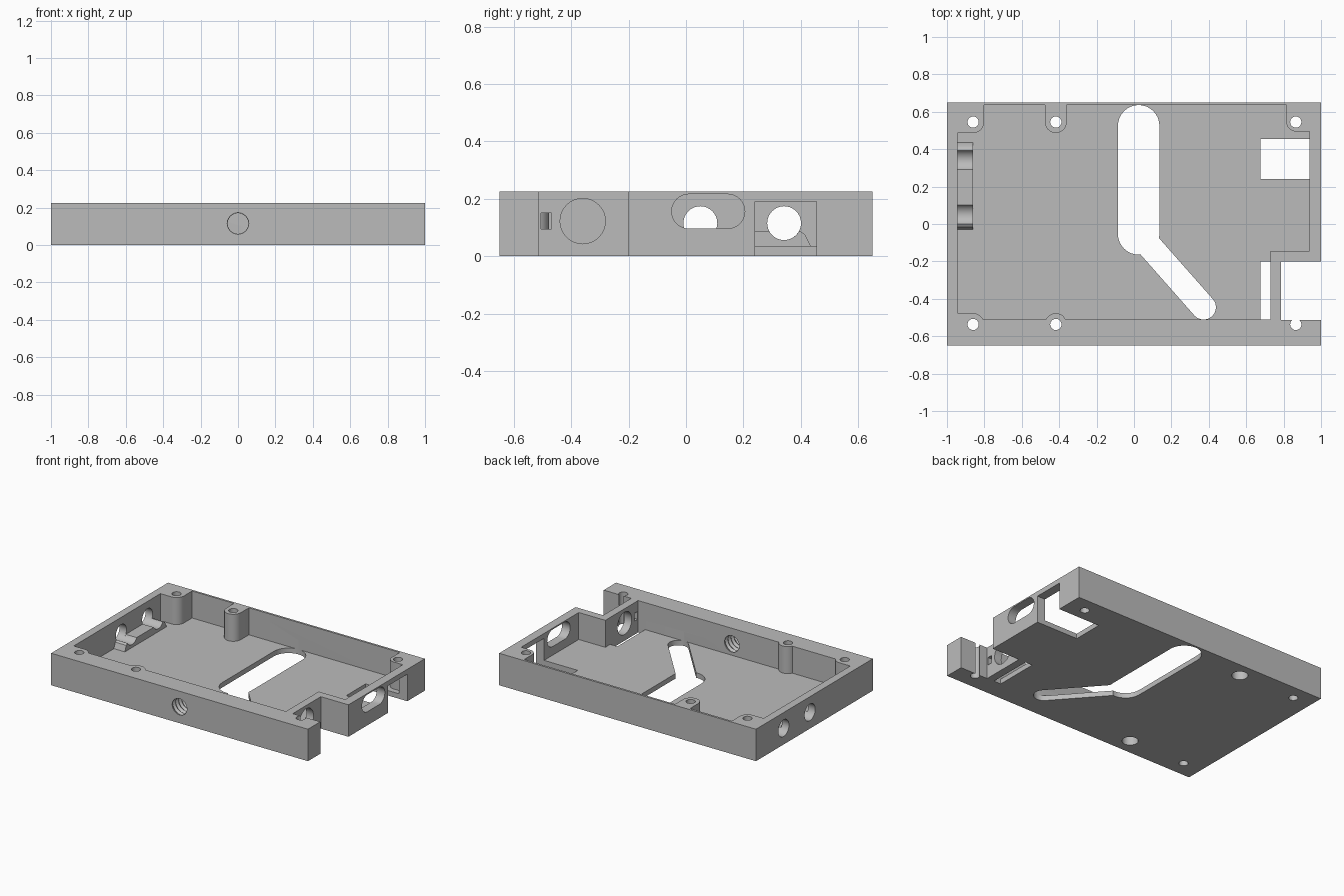
import bpy, bmesh
from math import cos, sin, pi, radians
from mathutils import Matrix, Vector

cube = bpy.data.objects.get("Cube")
if cube:
    bpy.data.objects.remove(cube, do_unlink=True)

HEIGHT, FLOOR = 0.225, 0.035
LOW, HIGH = -0.1, 0.4          # cutter limits beyond the body

grey = bpy.data.materials.new("plain grey")
grey.use_nodes = True
COLOUR = (0.5, 0.5, 0.5, 1)
grey.diffuse_color = COLOUR
grey.node_tree.nodes["Principled BSDF"].inputs["Base Color"].default_value = COLOUR


def arc(cx, cy, r, start, end, steps=16):
    """Points along an arc, angles in degrees."""
    angles = [radians(start + (end - start) * i / steps) for i in range(steps + 1)]
    return [(cx + r * cos(a), cy + r * sin(a)) for a in angles]


def rect(x0, x1, y0, y1):
    return [(x0, y0), (x1, y0), (x1, y1), (x0, y1)]


def stadium(a, b, r):
    """Outline of a round-ended slot between two centres."""
    d = Vector(b) - Vector(a)
    t = d.to_track_quat('X', 'Z') if len(d) == 3 else None
    from_angle = Vector((1, 0)).angle_signed(d) * -180 / pi
    return (arc(*b, r, from_angle - 90, from_angle + 90)
            + arc(*a, r, from_angle + 90, from_angle + 270))


def make_object(name, bm):
    bmesh.ops.recalc_face_normals(bm, faces=bm.faces)
    mesh = bpy.data.meshes.new(name)
    bm.to_mesh(mesh)
    bm.free()
    mesh.materials.append(grey)
    ob = bpy.data.objects.new(name, mesh)
    bpy.context.collection.objects.link(ob)
    return ob


def prism(name, outline, lo, hi, axis='Z'):
    """Extrude an outline along z (outline in x, y) or along x (outline in y, z)."""
    bm = bmesh.new()
    place = (lambda u, v: (u, v, lo)) if axis == 'Z' else (lambda u, v: (lo, u, v))
    face = bm.faces.new([bm.verts.new(place(u, v)) for u, v in outline])
    grown = bmesh.ops.extrude_face_region(bm, geom=[face])["geom"]
    step = Vector((0, 0, hi - lo)) if axis == 'Z' else Vector((hi - lo, 0, 0))
    bmesh.ops.translate(bm, vec=step, verts=[g for g in grown if isinstance(g, bmesh.types.BMVert)])
    return make_object(name, bm)


def cut(target, cutter):
    cutter.hide_render = True
    bpy.context.view_layer.objects.active = target
    mod = target.modifiers.new("cut", 'BOOLEAN')
    mod.operation, mod.solver, mod.object = 'DIFFERENCE', 'EXACT', cutter
    bpy.ops.object.modifier_apply(modifier=mod.name)
    bpy.data.objects.remove(cutter, do_unlink=True)


def thread_cutter(x, z, y0, y1, pitch, r_in, r_out):
    """Ridged rod along y for a tapped hole."""
    bm = bmesh.new()
    rows = int((y1 - y0) / pitch * 2)
    rings = []
    for k in range(rows + 1):
        r = r_out if k % 2 else r_in
        y = y0 + (y1 - y0) * k / rows
        rings.append([bm.verts.new((px, y, pz)) for px, pz in arc(x, z, r, 0, 360)[:-1]])
    for a, b in zip(rings, rings[1:]):
        for i in range(len(a)):
            j = (i + 1) % len(a)
            bm.faces.new((a[i], a[j], b[j], b[i]))
    bm.faces.new(rings[0])
    bm.faces.new(rings[-1])
    return make_object("thread_cutter", bm)


# Body with the corner notch on the right side
body = prism("housing", [(-1, -0.65), (1, -0.65), (1, -0.513), (0.785, -0.513),
                         (0.785, -0.2), (1, -0.2), (1, 0.65), (-1, 0.65)], 0, HEIGHT)

# Cavity, its outline going round the screw bosses
R = 0.058
cavity = ([(-0.945, -0.477)] + arc(-0.86, -0.535, R, 90, 25.5)
          + arc(-0.418, -0.535, R, 154.5, 25.5)
          + [(0.73, -0.51), (0.73, -0.145), (0.937, -0.145), (0.937, 0.495)]
          + arc(0.865, 0.545, 0.05, 270, 180) + [(0.815, 0.635), (-0.418 + R, 0.635)]
          + arc(-0.418, 0.545, R, 0, -180) + [(-0.418 - R, 0.635), (-0.802, 0.635)]
          + arc(-0.86, 0.545, R, 0, -90) + [(-0.945, 0.487)])
cut(body, prism("cavity_cutter", cavity, FLOOR, HIGH))

# Floor openings: long slot, slanted slot, narrow slit
cut(body, prism("slot_cutter", stadium((0.025, -0.053), (0.025, 0.525), 0.111), LOW, 0.1))
cut(body, prism("slant_cutter", stadium((0.078, -0.112), (0.372, -0.445), 0.066), LOW, 0.1))
cut(body, prism("slit_cutter", rect(0.675, 0.73, -0.51, -0.2), LOW, 0.1))

# Opening through floor and right wall
cut(body, prism("port_cutter", rect(0.675, 1.1, 0.24, 0.455), LOW, 0.19))

# Right wall slot, then the round hole and small window in the notch wall
cut(body, prism("wall_slot_cutter", stadium((0.01, 0.156), (0.145, 0.156), 0.06), 0.9, 1.1, 'X'))
cut(body, prism("round_cutter", arc(-0.36, 0.122, 0.079, 0, 360, 32)[:-1], 0.7, 0.85, 'X'))
cut(body, prism("window_cutter", rect(-0.505, -0.468, 0.095, 0.15), 0.7, 0.85, 'X'))

# Two cable holes in the left wall
for y in (0.05, 0.342):
    cut(body, prism("cable_cutter", arc(y, 0.115, 0.059, 0, 360, 32)[:-1], -1.1, -0.9, 'X'))

# Tapped hole in the front wall
cut(body, thread_cutter(0, 0.115, -0.68, -0.48, 0.033, 0.056, 0.067))

# Screw holes, the middle pair counterbored from below
for x in (-0.86, -0.418, 0.865):
    for y in (-0.537, 0.545):
        cut(body, prism("screw_cutter", arc(x, y, 0.03, 0, 360, 24)[:-1], LOW, HIGH))
        if x == -0.418:
            cut(body, prism("bore_cutter", arc(x, y, 0.052, 0, 360, 24)[:-1], LOW, 0.06))

# Cradle below the cable holes
profile = [(-0.03, FLOOR), (-0.015, 0.075), (0, 0.085)]
for y in (0.05, 0.342):
    profile += arc(y, 0.115, 0.059, 210, 330)
profile += [(0.4, 0.085), (0.415, 0.075), (0.435, FLOOR)]
cradle = prism("cable_cradle", profile, -0.945, -0.86, 'X')

for ob in (body, cradle):
    bpy.ops.object.select_all(action='DESELECT')
    ob.select_set(True)
    bpy.context.view_layer.objects.active = ob
    bpy.ops.object.shade_smooth_by_angle(angle=radians(30))
